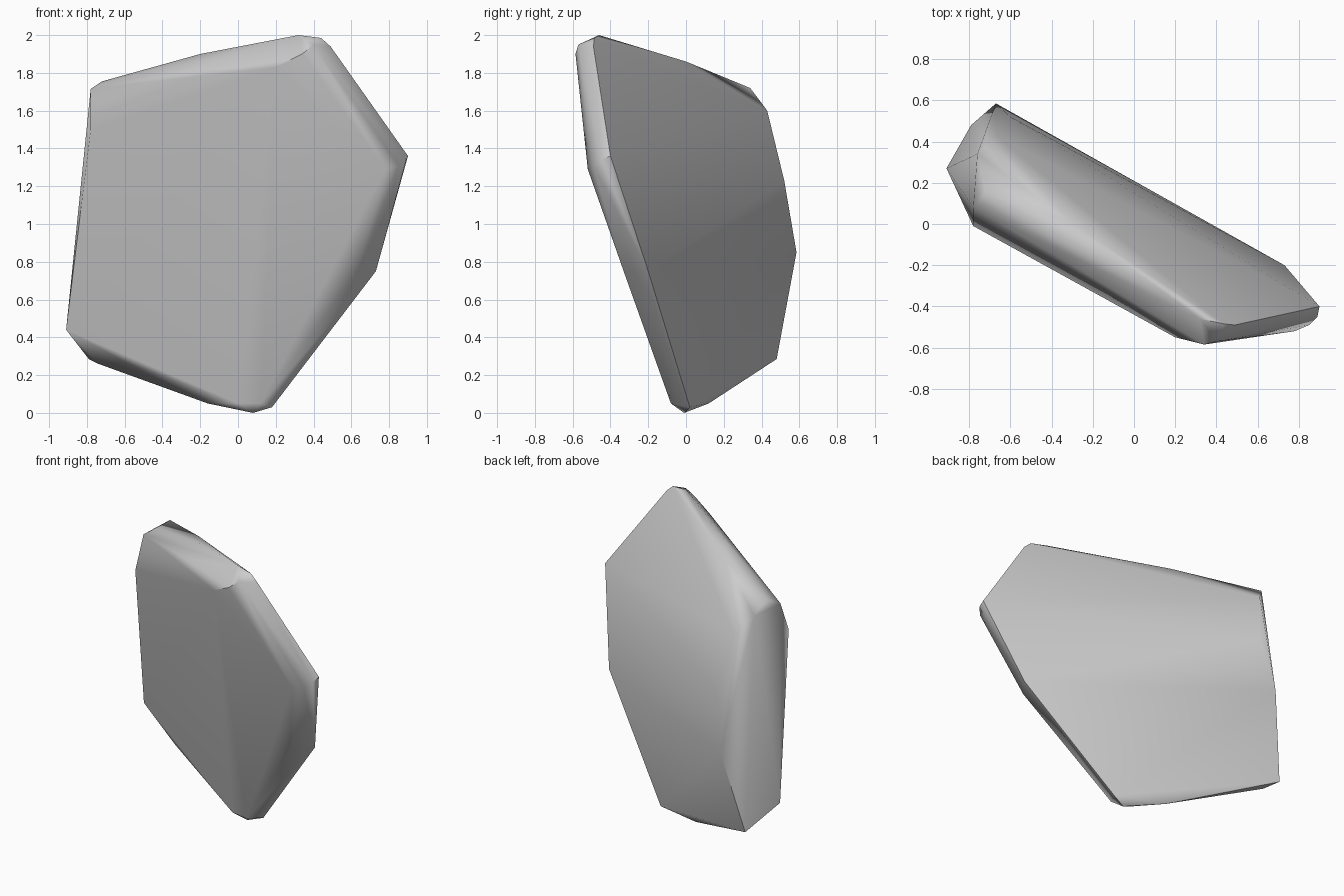
import bpy
import bmesh
from math import radians

default_cube = bpy.data.objects.get("Cube")
if default_cube:
    bpy.data.objects.remove(default_cube, do_unlink=True)


def make_material(name, colour):
    material = bpy.data.materials.new(name)
    material.use_nodes = True
    material.diffuse_color = colour
    shader = material.node_tree.nodes["Principled BSDF"]
    shader.inputs["Base Color"].default_value = colour
    shader.inputs["Roughness"].default_value = 0.8
    return material


# Rim of the broad front face, from the upper left round to the foot
front_rim = [
    (-0.78, -0.01, 1.5), (0.2, -0.55, 1.83), (0.34, -0.585, 1.9),
    (0.78, -0.52, 1.29), (0.85, -0.49, 1.31), (0.63, -0.33, 0.75),
    (0.34, -0.2, 0.4), (-0.6, 0.17, 0.27), (-0.91, 0.27, 0.44),
]

# Rounded shoulder between the front face and the crest
shoulder = [(-0.5, -0.07, 1.73), (-0.2, -0.26, 1.82)]

# Crest running along the top, down to the right corner
crest = [
    (-0.76, 0.34, 1.72), (-0.78, 0.08, 1.715), (-0.72, 0.15, 1.755),
    (-0.3, 0, 1.86), (-0.2, -0.15, 1.9), (0.32, -0.46, 2),
    (0.44, -0.485, 1.985), (0.49, -0.49, 1.94), (0.4, -0.57, 1.95),
    (0.9, -0.4, 1.36), (0.89, -0.45, 1.34),
]

# Rim of the broad back face
back_rim = [
    (-0.67, 0.43, 1.6), (-0.6, 0.52, 1.23), (-0.67, 0.585, 0.85),
    (-0.79, 0.48, 0.285), (-0.74, 0.38, 0.26), (0.73, -0.2, 0.75),
]

# Narrow foot
foot = [
    (0.08, -0.01, 0), (0.18, 0.02, 0.03), (0.12, -0.08, 0.05),
    (0, -0.06, 0.05), (-0.16, 0.12, 0.05),
]


def build_stone(name, corners, material):
    """Wrap the corner groups in a faceted skin and shade it softly."""
    bm = bmesh.new()
    for corner in corners:
        bm.verts.new(corner)
    hull = bmesh.ops.convex_hull(bm, input=bm.verts)
    loose = [v for v in hull["geom_interior"] if isinstance(v, bmesh.types.BMVert)]
    bmesh.ops.delete(bm, geom=loose, context="VERTS")
    bmesh.ops.dissolve_limit(
        bm, angle_limit=radians(2), verts=bm.verts, edges=bm.edges)
    bmesh.ops.recalc_face_normals(bm, faces=bm.faces)

    mesh = bpy.data.meshes.new(name)
    bm.to_mesh(mesh)
    bm.free()
    mesh.materials.append(material)
    stone = bpy.data.objects.new(name, mesh)
    bpy.context.collection.objects.link(stone)

    bpy.ops.object.select_all(action="DESELECT")
    stone.select_set(True)
    bpy.context.view_layer.objects.active = stone
    bpy.ops.object.shade_smooth_by_angle(angle=radians(50))
    weighted = stone.modifiers.new("Soft shading", "WEIGHTED_NORMAL")
    weighted.keep_sharp = True
    return stone


stone_grey = make_material("stone grey", (0.6, 0.6, 0.6, 1))
build_stone("rock", front_rim + shoulder + crest + back_rim + foot, stone_grey)
